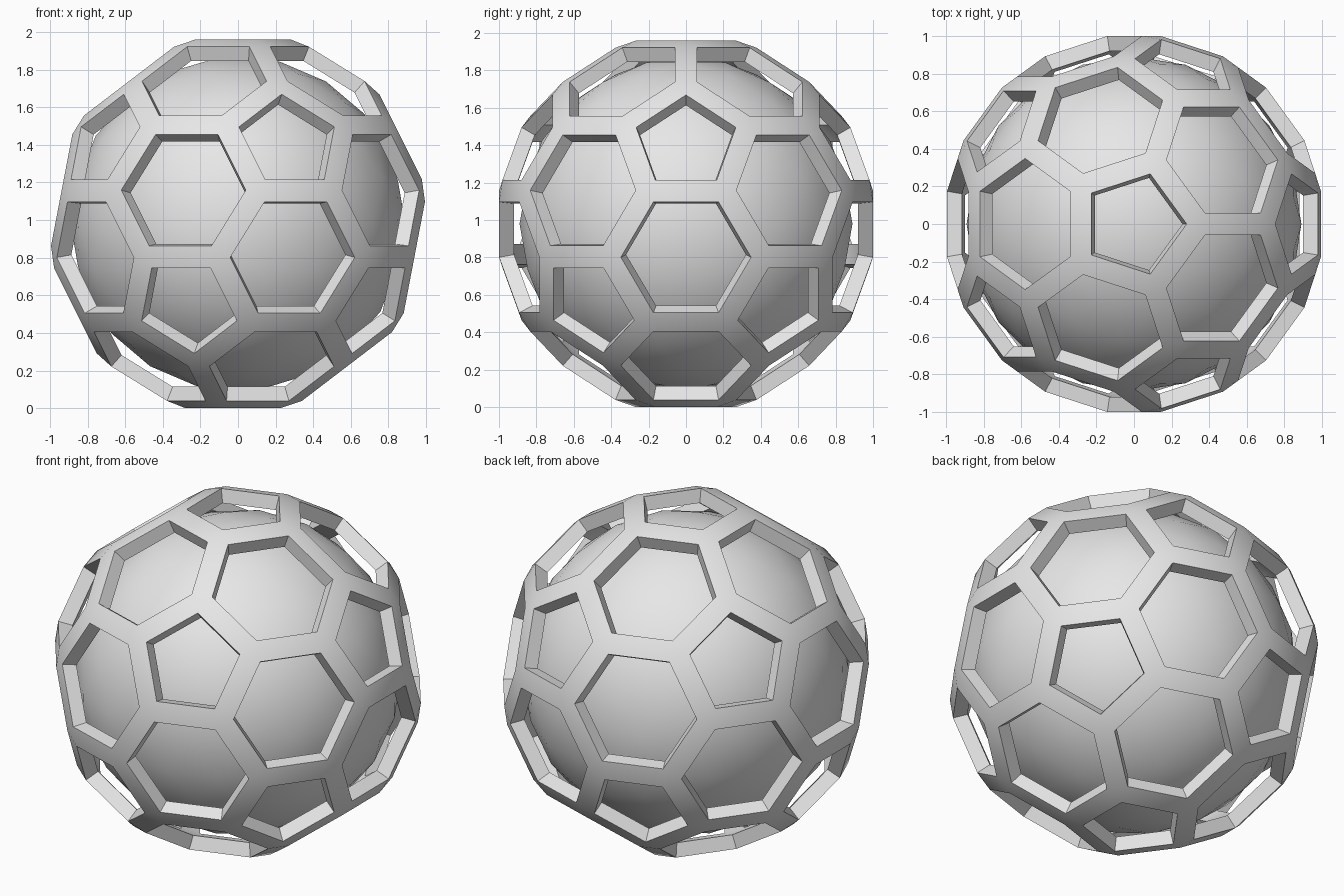
import bpy, bmesh, math
from mathutils import Vector

CENTRE_Z = 0.98      # height of the ball's centre
EDGE = 0.421         # edge length of the truncated icosahedron
STRUT_INSET = 0.063  # half the width of a strut
DEPTH = 0.08         # strut depth as a fraction of the radius
CORE_RADIUS = 0.89

cube = bpy.data.objects.get("Cube")
if cube:
    bpy.data.objects.remove(cube, do_unlink=True)

grey = bpy.data.materials.new("plain_grey")
grey.use_nodes = True
colour = (0.8, 0.8, 0.8, 1.0)
grey.diffuse_color = colour
grey.node_tree.nodes["Principled BSDF"].inputs["Base Color"].default_value = colour


def finish(bm, name):
    """Turn a bmesh into a shaded, coloured object at the ball's centre."""
    bmesh.ops.recalc_face_normals(bm, faces=bm.faces[:])
    mesh = bpy.data.meshes.new(name)
    bm.to_mesh(mesh)
    bm.free()
    mesh.materials.append(grey)
    obj = bpy.data.objects.new(name, mesh)
    bpy.context.collection.objects.link(obj)
    obj.location.z = CENTRE_Z
    bpy.ops.object.select_all(action='DESELECT')
    obj.select_set(True)
    bpy.context.view_layer.objects.active = obj
    bpy.ops.object.shade_smooth_by_angle(angle=math.radians(30))
    return obj


# Lattice shell: cut an icosahedron's corners to get pentagons and hexagons
bm = bmesh.new()
bmesh.ops.create_icosphere(bm, subdivisions=1, radius=1)
length = sum(e.calc_length() for e in bm.edges) / len(bm.edges)
bmesh.ops.scale(bm, vec=Vector((1, 1, 1)) * (3 * EDGE / length), verts=bm.verts[:])
bmesh.ops.bevel(bm, geom=bm.verts[:] + bm.edges[:], offset=EDGE, offset_type='OFFSET',
                segments=1, profile=0.5, affect='VERTICES', clamp_overlap=False)

# Widen every edge into a flat strut and open the panels
bmesh.ops.bevel(bm, geom=bm.verts[:] + bm.edges[:], offset=STRUT_INSET, offset_type='OFFSET',
                segments=1, profile=0.5, affect='EDGES', clamp_overlap=False)
bmesh.ops.delete(bm, geom=[f for f in bm.faces if len(f.verts) >= 5], context='FACES')

# Give the struts depth towards the centre
inner = bmesh.ops.extrude_face_region(bm, geom=bm.faces[:], use_keep_orig=True)["geom"]
for v in inner:
    if isinstance(v, bmesh.types.BMVert):
        v.co *= 1 - DEPTH
finish(bm, "lattice_shell")

# Smooth inner ball
bm = bmesh.new()
bmesh.ops.create_icosphere(bm, subdivisions=3, radius=CORE_RADIUS)
finish(bm, "inner_ball")
